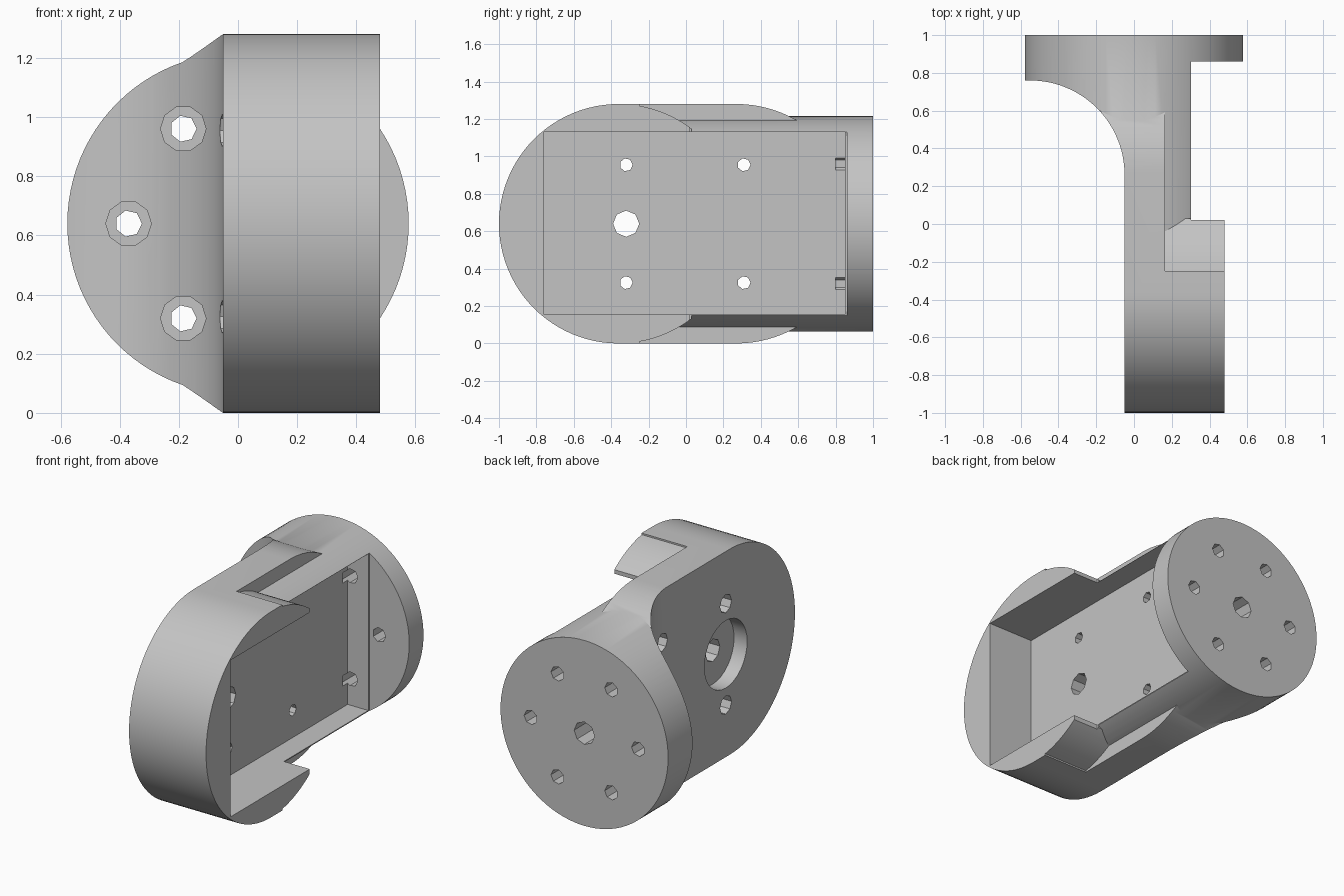
import bpy, bmesh
from math import sin, cos, pi, radians
from mathutils import Matrix, Vector

cube = bpy.data.objects.get("Cube")
if cube:
    bpy.data.objects.remove(cube, do_unlink=True)

MID = 0.64          # height of the centre line
R_BODY = 0.64       # rounded body radius
R_DISC = 0.577      # mounting disc and neck radius
FRONT_Y = -0.36     # centre of the rounded front end

grey = bpy.data.materials.new("plain grey")
grey.use_nodes = True
grey.diffuse_color = (0.55, 0.55, 0.55, 1)
grey.node_tree.nodes["Principled BSDF"].inputs["Base Color"].default_value = (0.55, 0.55, 0.55, 1)


def arc(cx, cy, r, a0, a1, n):
    steps = [radians(a0 + (a1 - a0) * i / n) for i in range(n + 1)]
    return [(cx + r * cos(a), cy + r * sin(a)) for a in steps]


def prism(name, outline, axis, lo, hi):
    """Extrude a 2D outline along an axis; outline is (y,z), (x,z) or (x,y)."""
    def place(p, t):
        return {"x": (t, p[0], p[1]), "y": (p[0], t, p[1]), "z": (p[0], p[1], t)}[axis]
    bm = bmesh.new()
    face = bm.faces.new([bm.verts.new(place(p, lo)) for p in outline])
    grown = bmesh.ops.extrude_face_region(bm, geom=[face])["geom"]
    shift = Vector(place((0, 0), hi - lo))
    bmesh.ops.translate(bm, vec=shift, verts=[v for v in grown if isinstance(v, bmesh.types.BMVert)])
    bmesh.ops.recalc_face_normals(bm, faces=bm.faces)
    mesh = bpy.data.meshes.new(name)
    bm.to_mesh(mesh)
    bm.free()
    mesh.materials.append(grey)
    obj = bpy.data.objects.new(name, mesh)
    bpy.context.collection.objects.link(obj)
    return obj


def rod(name, u, v, r, axis, lo, hi, sides):
    return prism(name, arc(u, v, r, 0, 360, sides)[:-1], axis, lo, hi)


def rect(a0, a1, b0, b1):
    return [(a0, b0), (a1, b0), (a1, b1), (a0, b1)]


def combine(target, other, operation):
    mod = target.modifiers.new("join", "BOOLEAN")
    mod.operation = operation
    mod.solver = "EXACT"
    mod.object = other
    bpy.context.view_layer.objects.active = target
    bpy.ops.object.modifier_apply(modifier=mod.name)
    bpy.data.objects.remove(other, do_unlink=True)


def cut(other):
    combine(body, other, "DIFFERENCE")


# Long rounded body
body = prism("bracket_body",
             arc(FRONT_Y, MID, R_BODY, 90, 270, 48) + arc(0.27, MID, R_BODY, -90, 90, 48),
             "x", -0.3, 0.48)

# The open side keeps only the round front end
cut(prism("flange_cutter",
          [(FRONT_Y + 0.11, 2)] + arc(FRONT_Y, MID, R_BODY, 80, 52.5, 10)
          + arc(FRONT_Y, MID, R_BODY, -52.5, -80, 10)
          + [(FRONT_Y + 0.11, -1), (2, -1), (2, 2)], "x", 0.165, 1))

# Neck and mounting disc
combine(body, rod("neck", 0, MID, R_DISC, "y", -0.3, 1, 96), "UNION")
cut(prism("neck_cutter", rect(0.302, 1, 0.02, 0.86), "z", -1, 2))

# Sweeping fillet between the flat side and the disc
cut(prism("fillet_cutter",
          arc(-0.55, 0.26, 0.5, 0, 90, 28) + [(-1, 0.76), (-1, -2), (-0.05, -2)], "z", -1, 2))

# Rectangular pocket
cut(prism("pocket_cutter", rect(-0.76, 0.85, 0.155, 1.13), "x", 0.16, 1))

# Shaft bore and screw holes through the pocket floor
cut(rod("bore_cutter", -0.32, MID, 0.21, "x", -1, 0.04, 32))
cut(rod("shaft_cutter", -0.32, MID, 0.07, "x", -1, 0.3, 8))
for y in (-0.32, 0.31):
    for z in (MID - 0.315, MID + 0.315):
        cut(rod("floor_hole_cutter", y, z, 0.035, "x", -0.2, 0.3, 7))
        cut(rod("floor_recess_cutter", y, z, 0.057, "x", -0.45, 0.06, 8))

# Ring of holes in the disc, recessed on the swept side
for i in range(6):
    x, z = 0.37 * cos(i * pi / 3), MID + 0.37 * sin(i * pi / 3)
    cut(rod("disc_hole_cutter", x, z, 0.045, "y", 0.8, 1.2, 7))
    if x < 0:
        cut(rod("disc_recess_cutter", x, z, 0.077, "y", 0.3, 0.88, 10))
cut(rod("disc_centre_cutter", 0, MID, 0.07, "y", 0.75, 1.2, 8))

# Smooth curves with sharp edges kept
bpy.ops.object.select_all(action="DESELECT")
body.select_set(True)
bpy.context.view_layer.objects.active = body
bpy.ops.object.shade_smooth_by_angle(angle=radians(30))
